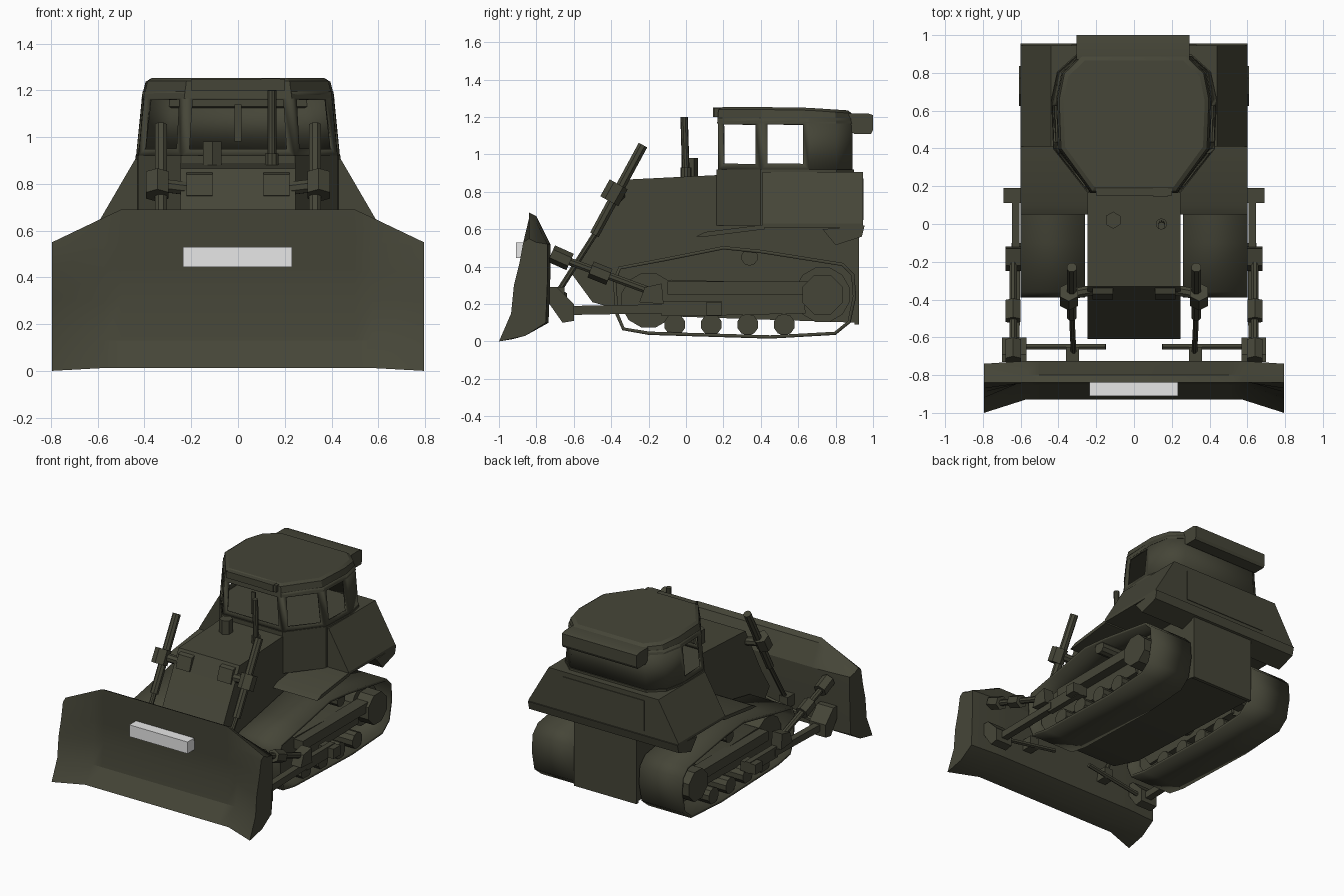
import bpy, bmesh, math
from mathutils import Vector

if "Cube" in bpy.data.objects:
    bpy.data.objects.remove(bpy.data.objects["Cube"], do_unlink=True)


def material(name, rgb):
    m = bpy.data.materials.new(name)
    m.use_nodes = True
    m.diffuse_color = (*rgb, 1)
    m.node_tree.nodes["Principled BSDF"].inputs["Base Color"].default_value = (*rgb, 1)
    return m


OLIVE = material("dark olive paint", (0.06, 0.06, 0.039))
GREY = material("light grey", (0.8, 0.8, 0.8))
parts = []


def finish(name, bm, mirror=False, mat=OLIVE, solid=0):
    bmesh.ops.recalc_face_normals(bm, faces=bm.faces)
    me = bpy.data.meshes.new(name)
    bm.to_mesh(me)
    bm.free()
    me.materials.append(mat)
    ob = bpy.data.objects.new(name, me)
    bpy.context.collection.objects.link(ob)
    if solid:
        ob.modifiers.new("Thickness", "SOLIDIFY").thickness = solid
    if mirror:
        ob.modifiers.new("Mirror", "MIRROR")
    parts.append(ob)
    return ob


def loft(name, rings, caps=True, **kw):
    """Skin a list of matching point rings."""
    bm = bmesh.new()
    vs = [[bm.verts.new(p) for p in r] for r in rings]
    n = len(vs[0])
    for a, b in zip(vs, vs[1:]):
        for i in range(n):
            j = (i + 1) % n
            bm.faces.new((a[i], a[j], b[j], b[i]))
    if caps:
        bm.faces.new(vs[0])
        bm.faces.new(vs[-1])
    return finish(name, bm, **kw)


def prism(name, pts, axis, lo, hi, **kw):
    """Extrude a 2D outline along an axis."""
    place = {"x": lambda p, t: (t, p[0], p[1]),
             "y": lambda p, t: (p[0], t, p[1]),
             "z": lambda p, t: (p[0], p[1], t)}[axis]
    return loft(name, [[place(p, t) for p in pts] for t in (lo, hi)], **kw)


def box(name, x, y, z, **kw):
    return prism(name, [(x[0], y[0]), (x[1], y[0]), (x[1], y[1]), (x[0], y[1])],
                 "z", z[0], z[1], **kw)


def rod(name, a, b, r, sides=10, **kw):
    a, b = Vector(a), Vector(b)
    q = (b - a).to_track_quat("Z", "Y")
    ring = [q @ Vector((r * math.cos(t), r * math.sin(t), 0))
            for t in (math.tau * (i + 0.5) / sides for i in range(sides))]
    return loft(name, [[p + v for v in ring] for p in (a, b)], **kw)


def both(half):
    return half + [(-x, y) for x, y in reversed(half)]


# Hull, hood and belly
prism("hull", [(-0.33, 0.865), (0.18, 0.89), (0.4, 0.63), (0.92, 0.63), (0.92, 0.1),
               (-0.25, 0.14), (-0.5, 0.21), (-0.61, 0.36), (-0.52, 0.5)],
      "x", -0.245, 0.245)
box("rear_plate", (-0.25, 0.25), (0.9, 0.925), (0.09, 0.62))
prism("headlight", [(-0.33, 0.85), (-0.37, 0.84), (-0.4, 0.75), (-0.37, 0.74)],
      "x", 0.11, 0.22, mirror=True)

# Sloped rear fenders with a flange along the lower edge
prism("rear_body", both([(0.44, 0.905), (0.6, 0.63), (0.6, 0.61)]), "y", 0.41, 0.945)
prism("rear_flange", [(0.73, 0.6), (0.955, 0.62), (0.94, 0.56), (0.8, 0.515)],
      "x", -0.6, 0.6)
box("rear_panel", (-0.33, 0.33), (0.94, 0.95), (0.65, 0.87))
prism("track_guard", [(0.05, 0.56), (0.1, 0.585), (0.42, 0.625), (0.42, 0.6), (0.1, 0.56)],
      "x", 0.22, 0.6, mirror=True)

# Cab: solid lower part, hollow upper part with open windows
outline = both([(0.24, 0.17), (0.42, 0.4), (0.43, 0.66), (0.40, 0.8), (0.3, 0.89)])


def cab_ring(z, sx, sy, drop=0):
    return [(x * sx, 0.53 + (y - 0.53) * sy, z - drop * max(0, y - 0.6)) for x, y in outline]


loft("cab_base", [cab_ring(0.62, 1.02, 1.02), cab_ring(0.92, 1.02, 1.02)])
bm = bmesh.new()
low, high = ([bm.verts.new(p) for p in cab_ring(z, s, 1)]
             for z, s in ((0.915, 1.015), (1.195, 0.95)))
walls = []
for i in range(len(low)):
    j = (i + 1) % len(low)
    walls.append(bm.faces.new((low[i], low[j], high[j], high[i])))
bmesh.ops.recalc_face_normals(bm, faces=bm.faces)
bm.normal_update()
panes = [walls[i] for i in (0, 1, 7, 8, 9)]
bmesh.ops.inset_individual(bm, faces=panes, thickness=0.05)
bmesh.ops.delete(bm, geom=panes, context="FACES")
finish("cab_walls", bm, solid=0.012)
loft("cab_roof", [cab_ring(1.165, 0.96, 1.01), cab_ring(1.24, 0.92, 0.99, 0.07),
                  cab_ring(1.253, 0.87, 0.93, 0.06)])
box("roof_visor", (-0.2, 0.2), (0.15, 0.24), (1.2, 1.248))
box("windscreen_wiper", (-0.015, 0.015), (0.172, 0.185), (0.98, 1.14))
box("work_light", (0.1, 0.18), (0.145, 0.2), (1.2, 1.25))
prism("rear_roof_unit", [(0.87, 1.13), (0.9, 1.11), (0.99, 1.11), (1.0, 1.13),
                         (1.0, 1.21), (0.97, 1.22), (0.87, 1.22)], "x", -0.305, 0.295)

# Exhaust and air intake on the hood
rod("exhaust", (0.145, 0, 0.87), (0.145, -0.01, 1.2), 0.02)
rod("exhaust_base", (0.145, 0, 0.87), (0.145, 0, 0.93), 0.03)
rod("air_intake", (-0.11, 0.02, 0.87), (-0.11, 0.02, 0.98), 0.045, 6)

# Tracks with running gear
belt = [(-0.39, 0.33), (-0.36, 0.4), (-0.1, 0.45), (0.2, 0.51), (0.4, 0.49),
        (0.84, 0.42), (0.9, 0.36), (0.91, 0.24), (0.88, 0.1), (0.8, 0.035),
        (0.45, 0.015), (-0.2, 0.035), (-0.34, 0.06), (-0.38, 0.15)]
prism("track_belt", belt, "x", 0.26, 0.6, caps=False, mirror=True, solid=0.018)
prism("track_frame", [(-0.3, 0.24), (-0.08, 0.33), (0.62, 0.31), (0.64, 0.15), (-0.22, 0.13)],
      "x", 0.32, 0.52, mirror=True)
box("frame_rail", (0.5, 0.59), (-0.1, 0.65), (0.25, 0.32), mirror=True)
rod("idler", (0.34, -0.2, 0.22), (0.52, -0.2, 0.22), 0.15, 12, mirror=True)
rod("sprocket", (0.34, 0.73, 0.25), (0.5, 0.73, 0.25), 0.15, 12, mirror=True)
rod("sprocket_hub", (0.24, 0.73, 0.25), (0.61, 0.73, 0.25), 0.115, 8, mirror=True)
rod("carrier_roller", (0.3, 0.34, 0.45), (0.59, 0.34, 0.45), 0.045, mirror=True)
for k in range(4):
    y = -0.06 + 0.195 * k
    rod(f"track_roller_{k + 1}", (0.3, y, 0.09), (0.59, y, 0.09), 0.058, mirror=True)
rod("track_axle", (0, 0.2, 0.24), (0.4, 0.2, 0.24), 0.07, mirror=True)

# Blade lofted across its width, wings bending forward at the ends
front_mid = [(-0.93, 0.012), (-0.85, 0.13), (-0.825, 0.3), (-0.828, 0.43), (-0.835, 0.55)]
front_end = [(-1.0, 0.0), (-0.935, 0.15), (-0.92, 0.3), (-0.89, 0.42), (-0.87, 0.53)]


def blade_ring(x, front, back, top):
    rear = [(-0.84, top), (-0.8, top - 0.02), (back, 0.52), (back, 0.35),
            (back - 0.01, 0.1), (-0.86, 0.03)]
    return [(x, y, z) for y, z in front + rear]


blade_half = [(0.795, front_end, -0.74, 0.55), (0.575, front_mid, -0.725, 0.655),
              (0.5, front_mid, -0.725, 0.69)]
loft("blade", [blade_ring(-x, *rest) for x, *rest in blade_half]
     + [blade_ring(x, *rest) for x, *rest in reversed(blade_half)])
box("blade_plate", (-0.235, 0.232), (-0.91, -0.825), (0.445, 0.53), mat=GREY)

# Push arms and braces
rod("push_arm", (0.63, -0.66, 0.165), (0.625, -0.1, 0.175), 0.034, 4, mirror=True)
box("arm_rear_plate", (0.605, 0.645), (-0.13, 0.19), (0.135, 0.215), mirror=True)
box("arm_pivot", (0.57, 0.69), (0.11, 0.19), (0.14, 0.21), mirror=True)
prism("arm_foot", [(-0.73, 0.29), (-0.69, 0.29), (-0.6, 0.2), (-0.6, 0.11), (-0.66, 0.1),
                   (-0.73, 0.2)], "x", 0.57, 0.7, mirror=True)
rod("brace", (0.64, -0.71, 0.46), (0.64, -0.14, 0.25), 0.022, 8, mirror=True)
rod("brace_head", (0.64, -0.72, 0.47), (0.64, -0.62, 0.425), 0.048, 6, mirror=True)
rod("brace_sleeve", (0.64, -0.51, 0.385), (0.64, -0.41, 0.345), 0.046, 6, mirror=True)
prism("brace_bracket", [(-0.25, 0.21), (-0.22, 0.29), (-0.13, 0.31), (-0.12, 0.2)],
      "x", 0.6, 0.68, mirror=True)
rod("cross_rod", (0.15, -0.65, 0.25), (0.64, -0.65, 0.17), 0.016, 6, mirror=True)

# Lift cylinders beside the hood
rod("lift_cylinder", (0.33, -0.23, 1.05), (0.33, -0.49, 0.57), 0.028, 8, mirror=True)
rod("lift_piston", (0.33, -0.47, 0.6), (0.32, -0.68, 0.27), 0.016, 8, mirror=True)
rod("lift_collar", (0.345, -0.36, 0.84), (0.345, -0.41, 0.75), 0.055, 6, mirror=True)
rod("lift_trunnion", (0.22, -0.35, 0.78), (0.38, -0.38, 0.8), 0.03, 8, mirror=True)
box("lift_mount", (0.29, 0.36), (-0.73, -0.65), (0.21, 0.29), mirror=True)

# Smooth the round parts while keeping edges crisp
for ob in bpy.context.selected_objects:
    ob.select_set(False)
for ob in parts:
    ob.select_set(True)
bpy.context.view_layer.objects.active = parts[0]
bpy.ops.object.shade_smooth_by_angle(angle=math.radians(25))
